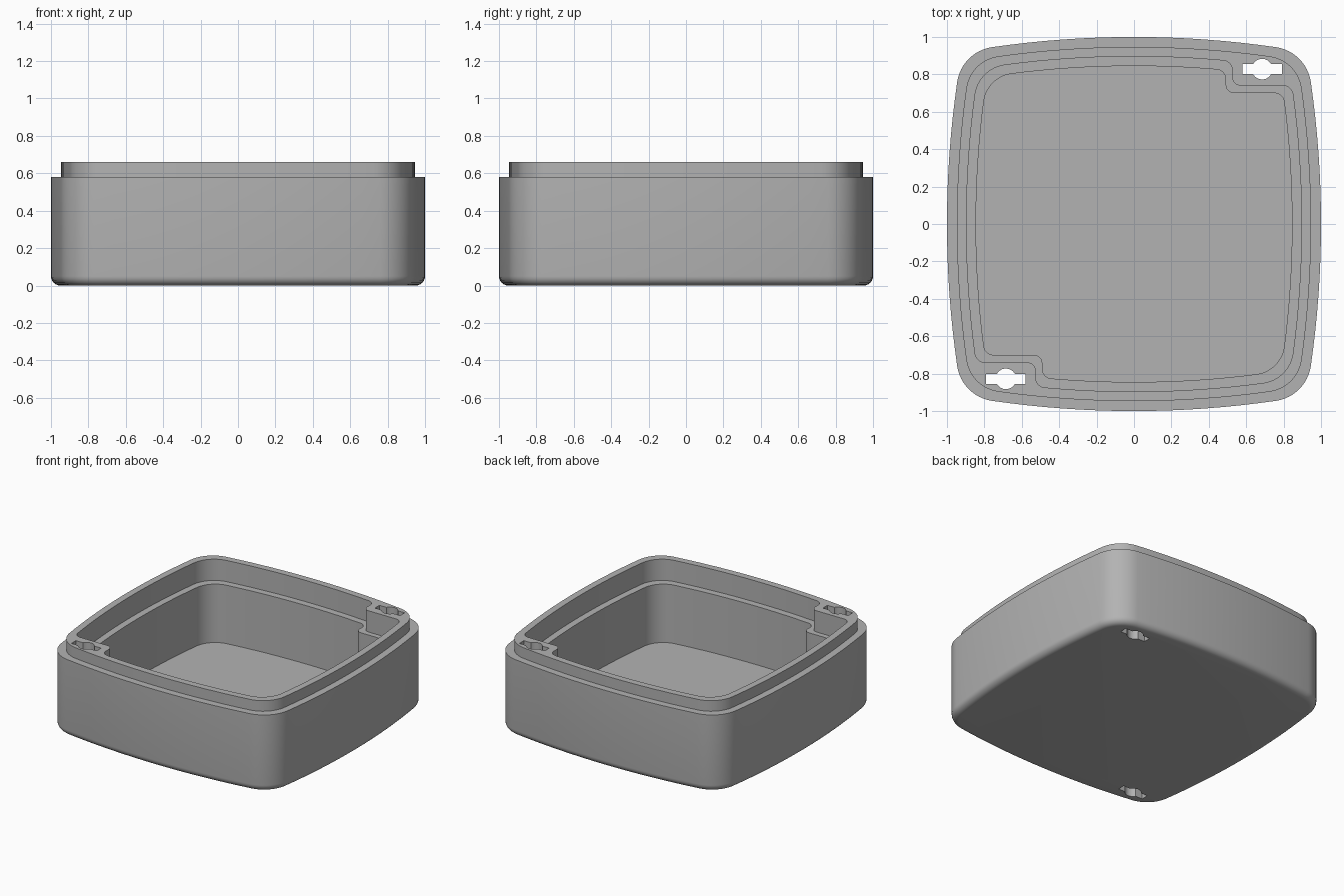
import bpy
import bmesh
from math import sin, cos, pi, sqrt, atan2, asin, radians
from mathutils import Vector

cube = bpy.data.objects.get("Cube")
if cube:
    bpy.data.objects.remove(cube, do_unlink=True)

grey = bpy.data.materials.new("plain grey")
grey.use_nodes = True
grey.diffuse_color = (0.45, 0.45, 0.45, 1)
grey.node_tree.nodes["Principled BSDF"].inputs["Base Color"].default_value = grey.diffuse_color

BULGE = 5.3            # radius of the bowed sides
BODY_TOP, LIP_TOP = 0.58, 0.66
LEDGE, FLOOR, FILLET = 0.50, 0.06, 0.05


def arc(center, radius, a0, a1, n):
    return [Vector((center[0] + radius * cos(a0 + (a1 - a0) * i / n),
                    center[1] + radius * sin(a0 + (a1 - a0) * i / n))) for i in range(n + 1)]


def rounded(a, corner, b, radius, n=6):
    """Soft corner between the directions towards a and b."""
    p = corner + (a - corner).normalized() * radius
    q = corner + (b - corner).normalized() * radius
    w = cos(pi / 4)
    out = []
    for i in range(n + 1):
        t = i / n
        k0, k1, k2 = (1 - t) ** 2, 2 * w * t * (1 - t), t * t
        out.append((p * k0 + corner * k1 + q * k2) / (k0 + k1 + k2))
    return out


def outline(inset, radius, notch=None):
    """Bowed square, optionally stepped around the two screw corners."""
    big, k = BULGE - inset, BULGE - 1
    c = (sqrt(2 * (big - radius) ** 2 - k * k) - k) / 2
    a = atan2(c, c + k)
    half = arc((-k, 0), big, -a, a, 16)
    half += arc((c, c), radius, a, pi / 2 - a, 12)[1:]
    half += arc((0, -k), big, pi / 2 - a, pi / 2 + a, 16)[1:]
    half += arc((-c, c), radius, pi / 2 + a, pi - a, 12)[1:-1]
    if notch:
        nx, ny, r = notch
        before = [p for p in half if p.x > 0 and p.y < ny - r]
        after = [p for p in half if p.y > 0 and p.x < nx - r]
        e1 = Vector((sqrt(big ** 2 - ny ** 2) - k, ny))
        e2 = Vector((nx, ny))
        e3 = Vector((nx, sqrt(big ** 2 - nx ** 2) - k))
        half = before + rounded(before[-1], e1, e2, r) + rounded(e1, e2, e3, r) \
            + rounded(e2, e3, after[0], r) + after
    return half + [-p for p in half]


def loft(name, layers):
    """Closed solid through a stack of (outline, height) layers."""
    bm = bmesh.new()
    rings = [[bm.verts.new((p.x, p.y, z)) for p in pts] for pts, z in layers]
    n = len(rings[0])
    for low, high in zip(rings, rings[1:]):
        for i in range(n):
            j = (i + 1) % n
            bm.faces.new((low[i], low[j], high[j], high[i]))
    bm.faces.new(rings[0][::-1])
    bm.faces.new(rings[-1])
    mesh = bpy.data.meshes.new(name)
    bm.to_mesh(mesh)
    bm.free()
    obj = bpy.data.objects.new(name, mesh)
    bpy.context.collection.objects.link(obj)
    mesh.materials.append(grey)
    return obj


def cut(obj, cutter):
    cutter.hide_render = True
    mod = obj.modifiers.new("cut", 'BOOLEAN')
    mod.operation, mod.solver, mod.object = 'DIFFERENCE', 'EXACT', cutter
    bpy.context.view_layer.objects.active = obj
    bpy.ops.object.modifier_apply(modifier=mod.name)
    bpy.data.objects.remove(cutter, do_unlink=True)


# Outer shell: rounded bottom edge, straight wall, stepped lip
layers = []
for i in range(7):
    t = i / 6 * pi / 2
    d = FILLET * (1 - sin(t))
    layers.append((outline(d, 0.22 - d), FILLET * (1 - cos(t))))
body, lip = outline(0, 0.22), outline(0.053, 0.2)
layers += [(body, BODY_TOP), (lip, BODY_TOP), (lip, LIP_TOP)]
box = loft("enclosure_base", layers)

# Cavity: wide recess above the ledge, narrower well below it
recess = outline(0.104, 0.185, (0.525, 0.74, 0.045))
well = outline(0.155, 0.17, (0.49, 0.70, 0.045))
cut(box, loft("recess_cutter", [(recess, LEDGE), (recess, 0.8)]))
cut(box, loft("well_cutter", [(well, FLOOR), (well, LEDGE + 0.1)]))

# Keyhole slots through both screw corners
R, W, H = 0.055, 0.105, 0.027
a = asin(H / R)
slot = arc((0, 0), R, a, pi - a, 12) + [Vector((-W, H)), Vector((-W, -H))]
slot += [-p for p in slot]
for s in (-1, 1):
    pts = [p + Vector((0.685, 0.828)) * s for p in slot]
    cut(box, loft("slot_cutter", [(pts, -0.1), (pts, 0.8)]))

# Smooth walls, crisp steps
bpy.ops.object.select_all(action='DESELECT')
box.select_set(True)
bpy.context.view_layer.objects.active = box
bpy.ops.object.shade_smooth_by_angle(angle=radians(30))
